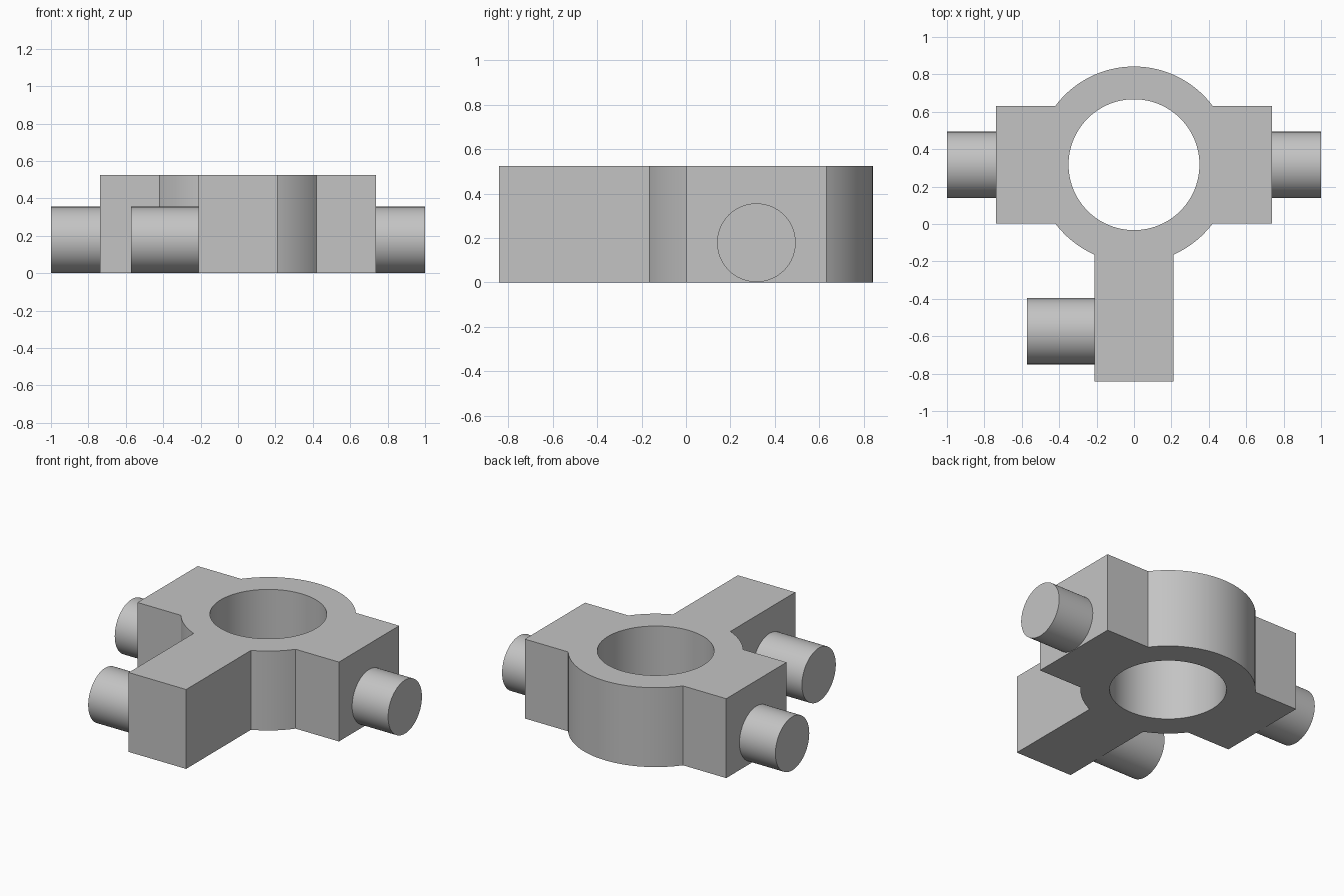
import bpy, bmesh
from math import sin, cos, asin, pi, radians
from mathutils import Matrix

cube = bpy.data.objects.get("Cube")
if cube:
    bpy.data.objects.remove(cube, do_unlink=True)

# Main dimensions
HEIGHT = 0.525
CENTRE_Y = 0.317
RING_R, HOLE_R = 0.525, 0.35
ARM_X, ARM_HALF = 0.737, 0.315
LEG_HALF, LEG_END = 0.21, -0.842
PIN_R = 0.177

grey = bpy.data.materials.new("plain grey")
grey.use_nodes = True
colour = (0.55, 0.55, 0.55, 1)
grey.diffuse_color = colour
grey.node_tree.nodes["Principled BSDF"].inputs["Base Color"].default_value = colour


def finish(bm, name):
    bmesh.ops.recalc_face_normals(bm, faces=bm.faces)
    mesh = bpy.data.meshes.new(name)
    bm.to_mesh(mesh)
    bm.free()
    mesh.materials.append(grey)
    obj = bpy.data.objects.new(name, mesh)
    bpy.context.collection.objects.link(obj)
    bpy.ops.object.select_all(action="DESELECT")
    obj.select_set(True)
    bpy.context.view_layer.objects.active = obj
    bpy.ops.object.shade_smooth_by_angle(angle=radians(30))
    return obj


def arc(radius, start, end, steps):
    angles = [start + (end - start) * i / steps for i in range(steps + 1)]
    return [(radius * cos(a), CENTRE_Y + radius * sin(a)) for a in angles]


def pin(name, x0, x1, y):
    bm = bmesh.new()
    place = Matrix.Translation(((x0 + x1) / 2, y, PIN_R + 0.002)) @ Matrix.Rotation(pi / 2, 4, "Y")
    bmesh.ops.create_cone(bm, cap_ends=True, segments=64, radius1=PIN_R, radius2=PIN_R,
                          depth=abs(x1 - x0), matrix=place)
    finish(bm, name)


# Body: right half of the outline, mirrored, with a round hole
arm_angle = asin(ARM_HALF / RING_R)
leg_angle = asin(LEG_HALF / RING_R) - pi / 2
half = [(LEG_HALF, LEG_END)]
half += arc(RING_R, leg_angle, -arm_angle, 12)
half += [(ARM_X, CENTRE_Y - ARM_HALF), (ARM_X, CENTRE_Y + ARM_HALF)]
half += arc(RING_R, arm_angle, pi / 2, 24)
outline = half + [(-x, y) for x, y in reversed(half[:-1])]
hole = arc(HOLE_R, 0, 2 * pi, 96)[:-1]

bm = bmesh.new()
for loop in (outline, hole):
    verts = [bm.verts.new((x, y, 0)) for x, y in loop]
    for a, b in zip(verts, verts[1:] + verts[:1]):
        bm.edges.new((a, b))
bmesh.ops.triangle_fill(bm, use_beauty=True, edges=bm.edges[:], normal=(0, 0, 1))
top = bmesh.ops.extrude_face_region(bm, geom=bm.faces[:], use_keep_orig=True)["geom"]
bmesh.ops.translate(bm, vec=(0, 0, HEIGHT),
                    verts=[v for v in top if isinstance(v, bmesh.types.BMVert)])
finish(bm, "ring_body")

# Pins on both arms and on the side of the leg
for side, name in ((1, "left_arm_pin"), (-1, "right_arm_pin")):
    pin(name, side * ARM_X, side, CENTRE_Y)
pin("leg_pin", -LEG_HALF, -0.571, -0.573)
